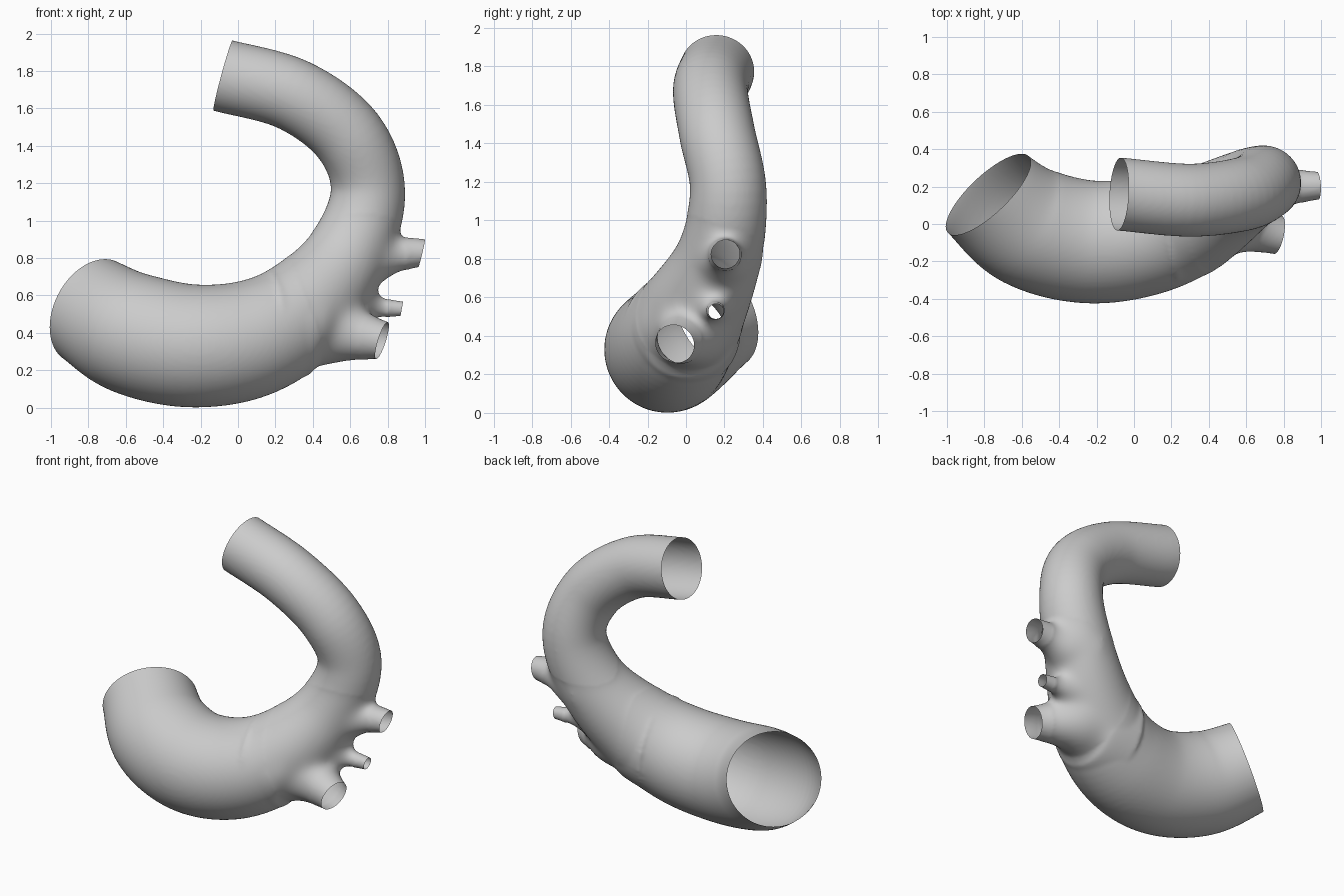
import bpy, bmesh, math
from mathutils import Vector

if "Cube" in bpy.data.objects:
    bpy.data.objects.remove(bpy.data.objects["Cube"])

bm = bmesh.new()
ends = []          # (centre, outward normal, radius) of every open end


def spline(pts, steps):
    """Smooth path through (x, y, z, radius) points."""
    p = [Vector(q) for q in pts]
    p = [2 * p[0] - p[1]] + p + [2 * p[-1] - p[-2]]
    out = []
    for a, b, c, d in zip(p, p[1:], p[2:], p[3:]):
        for i in range(steps):
            t = i / steps
            out.append(0.5 * (2 * b + (c - a) * t + (2 * a - 5 * b + 4 * c - d) * t * t
                              + (3 * b - a - 3 * c + d) * t ** 3))
    return out + [p[-2]]


def extend(pt, normal):
    """Point a little past an opening; the surplus is trimmed later."""
    n = Vector(normal).normalized()
    c, r = Vector(pt[:3]), pt[3]
    ends.append((c, n, r))
    return (*(c + n * (0.5 * r + 0.05)), r)


def tube(pts, steps=8, sides=64):
    """Closed tube of varying radius with twist-free rings."""
    path = spline(pts, steps)
    pos = [q.to_3d() for q in path]
    rings, side, last = [], None, None
    for i, q in enumerate(path):
        t = (pos[min(i + 1, len(pos) - 1)] - pos[max(i - 1, 0)]).normalized()
        side = t.orthogonal() if last is None else last.rotation_difference(t) @ side
        side = (side - t * side.dot(t)).normalized()
        up, last = t.cross(side), t
        rings.append([bm.verts.new(pos[i] + q[3] * (side * math.cos(a) + up * math.sin(a)))
                      for a in (2 * math.pi * k / sides for k in range(sides))])
    for r0, r1 in zip(rings, rings[1:]):
        for k in range(sides):
            j = (k + 1) % sides
            bm.faces.new((r0[k], r0[j], r1[j], r1[k]))
    bm.faces.new(rings[0][::-1])
    bm.faces.new(rings[-1])


# main curved vessel, wide lower end to narrow upper end
main = [(-0.78, 0.157, 0.515, 0.297), (-0.56, -0.015, 0.395, 0.327), (-0.25, -0.095, 0.33, 0.329),
        (0.07, -0.065, 0.368, 0.315), (0.34, 0.03, 0.52, 0.28), (0.58, 0.17, 0.81, 0.225),
        (0.695, 0.22, 1.15, 0.199), (0.59, 0.162, 1.45, 0.197), (0.3, 0.127, 1.67, 0.195),
        (-0.08, 0.16, 1.775, 0.195)]
tube([extend(main[0], (-0.66, 0.7, 0.35))] + main + [extend(main[-1], (-0.96, 0.05, 0.26))])

# three flared side branches
branches = [
    ([(0.2, -0.02, 0.43, 0.31), (0.4, 0.01, 0.45, 0.262), (0.53, 0.015, 0.42, 0.2),
      (0.65, -0.02, 0.385, 0.138), (0.77, -0.06, 0.36, 0.103)], (0.93, -0.2, -0.3)),
    ([(0.5, 0.11, 0.6, 0.21), (0.65, 0.13, 0.56, 0.125), (0.76, 0.15, 0.535, 0.06),
      (0.875, 0.155, 0.528, 0.041)], (0.97, 0.02, -0.18)),
    ([(0.6, 0.185, 0.82, 0.225), (0.75, 0.195, 0.815, 0.155), (0.85, 0.2, 0.82, 0.1),
      (0.982, 0.205, 0.827, 0.075)], (0.97, 0.05, -0.23)),
]
for pts, n in branches:
    tube(pts + [extend(pts[-1], n)])

mesh = bpy.data.meshes.new("vessel_source")
bm.to_mesh(mesh)
bm.free()
source = bpy.data.objects.new("vessel_source", mesh)
bpy.context.collection.objects.link(source)

# fuse the tubes into one skin
rm = source.modifiers.new("fuse", 'REMESH')
rm.mode = 'VOXEL'
rm.voxel_size = 0.012
sm = source.modifiers.new("soften", 'SMOOTH')
sm.factor, sm.iterations = 0.5, 8
dg = bpy.context.evaluated_depsgraph_get()
skin = bpy.data.meshes.new_from_object(source.evaluated_get(dg))
bpy.data.objects.remove(source)

bm = bmesh.new()
bm.from_mesh(skin)

# blend the branch roots into the body, leaving the branch tips alone
joint = Vector((0.66, 0.08, 0.6))
root = [v for v in bm.verts if (v.co - joint).length < 0.44
        and all((v.co - c).length > r + 0.05 for c, n, r in ends)]
for _ in range(50):
    bmesh.ops.smooth_vert(bm, verts=root, factor=0.5,
                          use_axis_x=True, use_axis_y=True, use_axis_z=True)

# trim each end to leave an open mouth
for c, n, r in ends:
    faces = [f for f in bm.faces if (f.calc_center_median() - c).length < 1.5 * r + 0.08]
    geom = set(faces)
    for f in faces:
        geom.update(f.edges)
        geom.update(f.verts)
    bmesh.ops.bisect_plane(bm, geom=list(geom), plane_co=c, plane_no=n, clear_outer=True)
for f in bm.faces:
    f.smooth = True
bm.to_mesh(skin)
bm.free()
skin.name = "branched_vessel"
bpy.context.collection.objects.link(bpy.data.objects.new("branched_vessel", skin))
